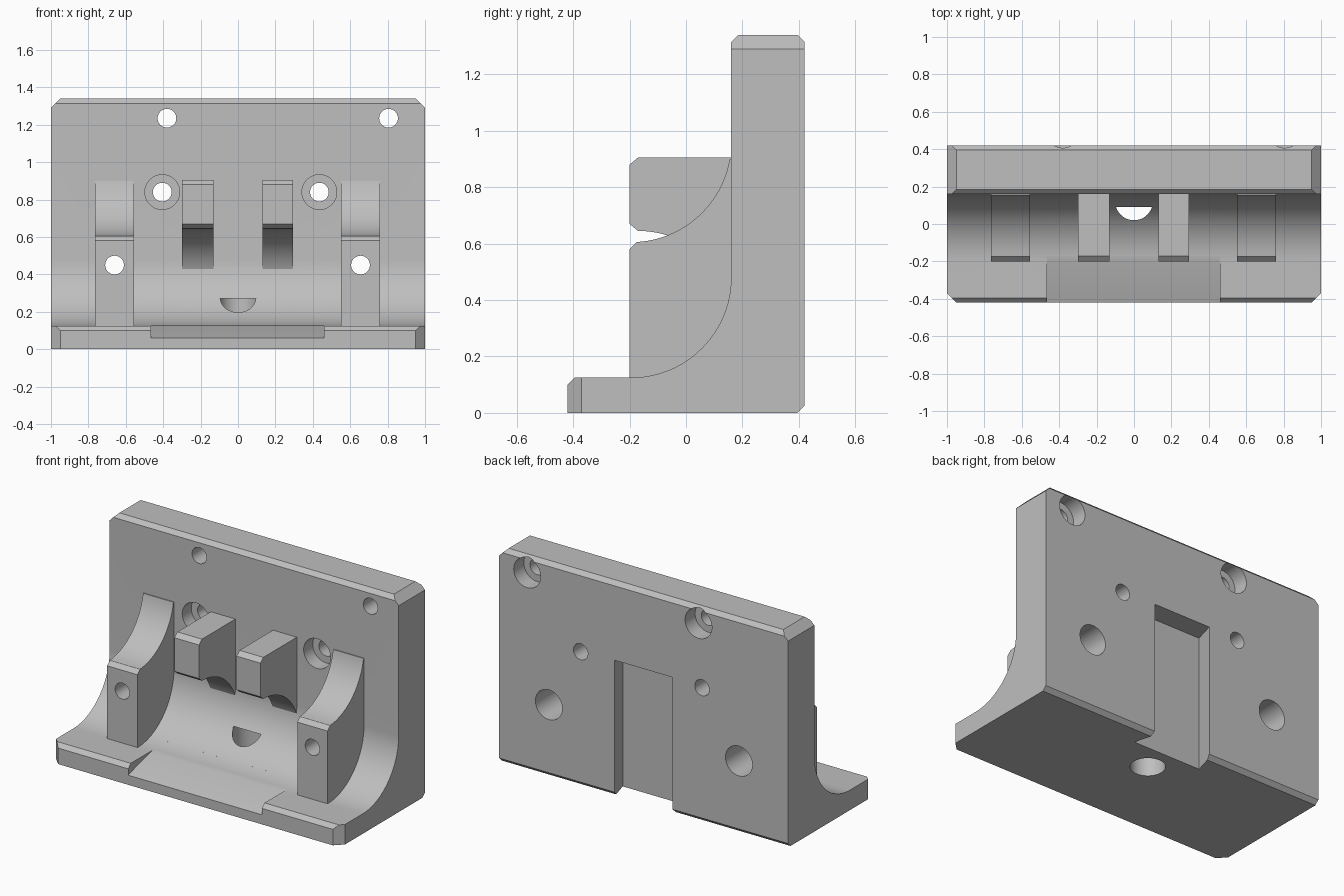
import bpy, bmesh, math
from mathutils import Matrix

cube = bpy.data.objects.get("Cube")
if cube:
    bpy.data.objects.remove(cube, do_unlink=True)

gray = bpy.data.materials.new("light_gray")
gray.use_nodes = True
color = (0.52, 0.52, 0.52, 1)
gray.diffuse_color = color
gray.node_tree.nodes["Principled BSDF"].inputs["Base Color"].default_value = color


def finish(bm, name):
    bmesh.ops.recalc_face_normals(bm, faces=bm.faces)
    mesh = bpy.data.meshes.new(name)
    bm.to_mesh(mesh)
    bm.free()
    mesh.materials.append(gray)
    obj = bpy.data.objects.new(name, mesh)
    bpy.context.collection.objects.link(obj)
    return obj


def prism(name, points, place, depth):
    """Extrude a 2D outline; place(u, v, 0) gives its start, depth the sweep."""
    bm = bmesh.new()
    face = bm.faces.new([bm.verts.new(place(u, v)) for u, v in points])
    ext = bmesh.ops.extrude_face_region(bm, geom=[face])
    moved = [g for g in ext["geom"] if isinstance(g, bmesh.types.BMVert)]
    bmesh.ops.translate(bm, verts=moved, vec=depth)
    return finish(bm, name)


def side_prism(name, points, x0, x1):
    return prism(name, points, lambda y, z: (x0, y, z), (x1 - x0, 0, 0))


def bore(name, x, z, radius, y0, y1):
    bm = bmesh.new()
    turn = Matrix.Translation((x, (y0 + y1) / 2, z)) @ Matrix.Rotation(math.pi / 2, 4, 'X')
    bmesh.ops.create_cone(bm, cap_ends=True, segments=48, radius1=radius,
                          radius2=radius, depth=y1 - y0, matrix=turn)
    return finish(bm, name)


def arc(cy, cz, r, a0, a1, n=24):
    angles = [math.radians(a0 + (a1 - a0) * i / n) for i in range(n + 1)]
    return [(cy + r * math.cos(a), cz + r * math.sin(a)) for a in angles]


def combine(body, tool, operation):
    mod = body.modifiers.new("combine", 'BOOLEAN')
    mod.operation = operation
    mod.solver = 'EXACT'
    mod.object = tool
    bpy.context.view_layer.objects.active = body
    bpy.ops.object.modifier_apply(modifier=mod.name)
    bpy.data.objects.remove(tool, do_unlink=True)


R = 0.355      # saddle radius
C = 0.025      # edge chamfer

# L-shaped body with a concave fillet
body = side_prism("bracket_body",
                  [(-0.42, 0), (0.42 - C, 0), (0.42, C), (0.42, 1.34 - C),
                   (0.42 - C, 1.34), (0.16 + C, 1.34), (0.16, 1.34 - C)]
                  + arc(-0.195, 0.48, R, 0, -90)
                  + [(-0.42 + C, 0.125), (-0.42, 0.125 - C)], -1, 1)

# Saddle ribs and upper hooks
rib = ([(0.25, 0.05), (-0.2, 0.05), (-0.2, 0.58), (-0.17, 0.605)]
       + arc(-0.17, 0.96, R, -88, -22) + [(0.25, 0.85)])
hook = ([(0.2, 0.905), (-0.17, 0.905), (-0.2, 0.88), (-0.2, 0.67)]
        + arc(-0.17, 0.29, R, 90, 21.6) + [(0.2, 0.42)])
rib = ([(0.25, 0.05), (-0.2, 0.05), (-0.2, 0.58), (-0.175, 0.605)]
       + arc(-0.195, 0.96, R, -86, -10) + [(0.25, 0.9)])
for x0, x1 in ((-0.765, -0.555), (0.55, 0.76)):
    combine(body, side_prism("rib", rib, x0, x1), 'UNION')
for x0, x1 in ((-0.3, -0.13), (0.13, 0.295)):
    combine(body, side_prism("hook", hook, x0, x1), 'UNION')

cutters = []

# Corner chamfers on the plate top and the base front
for s in (-1, 1):
    cutters.append(prism("top_corner", [(s * 0.95, 1.34), (s * 1.05, 1.24), (s * 1.05, 1.44), (s * 0.85, 1.44)],
                         lambda x, z: (x, 0, z), (0, 0.6, 0)))
    cutters.append(prism("base_corner", [(s * 0.95, -0.42), (s * 1.05, -0.32), (s * 1.05, -0.52), (s * 0.85, -0.52)],
                         lambda x, y: (x, y, -0.1), (0, 0, 0.4)))

# Shallow ramp in the base front
cutters.append(side_prism("ramp_cut",
                          [(-0.075, 0.3), (-0.075, 0.146), (-0.2, 0.12), (-0.32, 0.091),
                           (-0.42, 0.06), (-0.5, 0.03), (-0.5, 0.3)], -0.465, 0.46))

# Dovetail slot in the back
cutters.append(prism("dovetail_cut", [(-0.2, 0.42), (0.2, 0.42), (0.237, 0.286), (-0.237, 0.286)],
                     lambda x, y: (x, y, -0.1), (0, 0, 0.95)))
cutters.append(prism("dovetail_mouth", [(-0.2, 0.41), (0.2, 0.41), (0.2, 0.5), (-0.2, 0.5)],
                     lambda x, y: (x, y, -0.1), (0, 0, 0.95)))

# Screw holes: x, z, counterbore start and end
for x, z, y0, y1 in ((-0.38, 1.235, 0.32, 0.5), (0.805, 1.235, 0.32, 0.5),
                     (-0.405, 0.84, 0.0, 0.25), (0.435, 0.84, 0.0, 0.25),
                     (-0.66, 0.45, 0.1, 0.5), (0.655, 0.45, 0.1, 0.5)):
    cutters.append(bore("screw_hole", x, z, 0.05, -0.6, 0.6))
    cutters.append(bore("counterbore", x, z, 0.093, y0, y1))

# Blind hole up through the base
outline = arc(0, 0.12, 0.1, 0, 352.5, 47)
cutters.append(prism("base_hole", outline, lambda x, y: (x, y, -0.1), (0, 0, 0.37)))

for cutter in cutters:
    combine(body, cutter, 'DIFFERENCE')

bpy.ops.object.select_all(action='DESELECT')
body.select_set(True)
bpy.context.view_layer.objects.active = body
bpy.ops.object.shade_smooth_by_angle(angle=math.radians(20))
